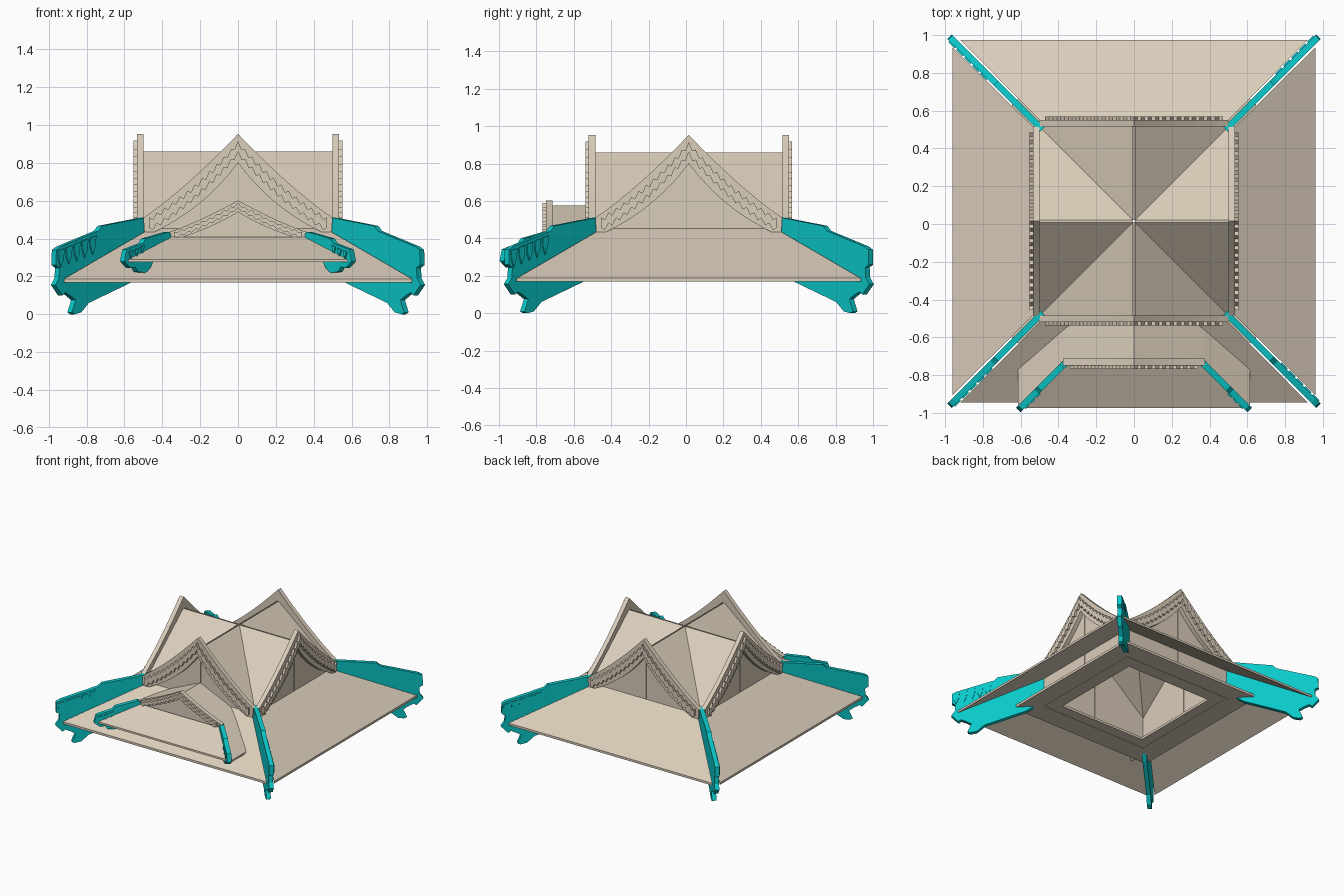
import bpy, bmesh, math
from mathutils import Matrix, Vector

if "Cube" in bpy.data.objects:
    bpy.data.objects.remove(bpy.data.objects["Cube"])

def material(name, rgb):
    m = bpy.data.materials.new(name)
    m.diffuse_color = (*rgb, 1)
    m.use_nodes = True
    m.node_tree.nodes["Principled BSDF"].inputs["Base Color"].default_value = m.diffuse_color
    return m

BEIGE = material("warm_beige", (0.70, 0.61, 0.49))
TEAL = material("teal", (0.003, 0.58, 0.59))
CENTRE = Vector((0, 0.015, 0))

def slab(name, polys, vec, mat, turns=1, start=0):
    """Extrude flat polygons by vec, repeat in quarter turns about z."""
    bm = bmesh.new()
    for k in range(turns):
        rot = Matrix.Rotation(start + k * math.pi / 2, 3, 'Z')
        for poly in polys:
            low = [bm.verts.new(rot @ Vector(p)) for p in poly]
            high = [bm.verts.new(rot @ (Vector(p) + Vector(vec))) for p in poly]
            bm.faces.new(low)
            bm.faces.new(high[::-1])
            n = len(low)
            for i in range(n):
                j = (i + 1) % n
                bm.faces.new((low[j], low[i], high[i], high[j]))
    bmesh.ops.recalc_face_normals(bm, faces=bm.faces)
    # n-gons are concave in places, so split them cleanly
    bmesh.ops.triangulate(bm, faces=[f for f in bm.faces if len(f.verts) > 4])
    me = bpy.data.meshes.new(name)
    bm.to_mesh(me)
    bm.free()
    me.materials.append(mat)
    ob = bpy.data.objects.new(name, me)
    ob.location = CENTRE
    bpy.context.collection.objects.link(ob)
    return ob

def mirrored(poly):
    return [poly, [(-x, y, z) for x, y, z in poly]]

def bezier(p0, c, p2, n):
    out = []
    for i in range(n + 1):
        t = i / n
        out.append(tuple((1 - t) ** 2 * a + 2 * t * (1 - t) * b + t * t * d
                         for a, b, d in zip(p0, c, p2)))
    return out

def both_sides(half):
    """Left-to-right line from a right half that starts at x = 0."""
    return [(-x, z) for x, z in half[:0:-1]] + half

def gable_trim(prefix, outer, inner, y, depth, relief, teeth, width, turns):
    """Curved bargeboard with a zigzag band on its face."""
    top = both_sides(bezier(*outer, 8))
    low = both_sides(bezier(*inner, 8))
    # the board is one outline: along the top and back underneath
    board = top + [(top[-1][0] - 0.005, low[-1][1])] + low[::-1] + \
        [(top[0][0] + 0.005, low[0][1])]
    slab(prefix + "_bargeboard", [[(x, y, z) for x, z in board]],
         (0, -depth, 0), BEIGE, turns)
    mid = both_sides([tuple((a + b) / 2 for a, b in zip(p, q)) for p, q in
                      zip(bezier(*outer, teeth), bezier(*inner, teeth))])
    zig = [width * (-0.45 if i % 2 else 0.45) for i in range(len(mid))]
    band = [(x, y - depth, z + width + d) for (x, z), d in zip(mid, zig)]
    band += [(x, y - depth, z - width + d) for (x, z), d in zip(mid, zig)][::-1]
    slab(prefix + "_zigzag_band", [band], (0, -relief, 0), BEIGE, turns)

# --- Main cross-gabled roof, its halves meeting in a narrow seam
G = .006
slab("upper_roof", mirrored([(G, -G, .86), (G, -.5, .86), (.5, -.5, .45)]),
     (0, 0, -.015), BEIGE, 4)
slab("ridge_seams", [[(-G, -G, .845), (G, -G, .845), (G, -.5, .845), (-G, -.5, .845)]],
     (0, 0, .006), BEIGE, 4)
slab("gable_walls", mirrored([(.004, -.495, .20), (.49, -.495, .20), (.49, -.495, .45),
                              (.004, -.495, .85)]), (0, .02, 0), BEIGE, 4)
slab("wall_seams", [[(-.004, -.489, .20), (.004, -.489, .20), (.004, -.489, .84),
                     (-.004, -.489, .84)]], (0, .008, 0), BEIGE, 4)
gable_trim("main", ((0, .953), (.27, .668), (.5, .51)),
           ((0, .80), (.175, .5625), (.44, .435)), -.5, .035, .018, 24, .028, 4)

# --- Lower skirt roof and the flat frame under it
slab("skirt_roof", [[(-.92, -.96, .187), (.92, -.96, .187),
                     (.465, -.5, .452), (-.465, -.5, .452)]], (0, 0, -.018), BEIGE, 4)
slab("ceiling_frame", [[(-.645, -.645, .222), (.645, -.645, .222),
                        (.388, -.388, .222), (-.388, -.388, .222)]],
     (0, 0, -.02), BEIGE, 4)

# --- Corner fins on the hips, with carved drops on one side
S = math.sqrt(2)
fin = [(.485, .515), (.73, .467), (.75, .44), (.95, .357), (.972, .34), (.974, .26),
       (.955, .245), (.958, .19), (.977, .155), (.94, .1), (.925, .115), (.90, .10),
       (.87, .075), (.89, .01), (.875, 0), (.84, .01), (.80, .06), (.58, .166), (.485, .25)]
slab("hip_fins", [[(r * S, -.017, z) for r, z in fin]], (0, .034, 0), TEAL, 4, math.pi / 4)
drops = []
for i in range(5):
    r, z = .765 + i * .042, .415 - i * .017
    drops.append([(r * S, .017, z), ((r + .032) * S, .017, z - .012),
                  ((r + .03) * S, .017, z - .06), ((r + .018) * S, .017, z - .10),
                  ((r + .004) * S, .017, z - .055)])
slab("fin_carved_drops", drops, (0, .007, 0), TEAL, 4, math.pi / 4)

# --- Small front dormer
slab("dormer_roof",
     mirrored([(0, -.755, .575), (.37, -.755, .41), (.37, -.5, .41), (0, -.5, .575)])
     + mirrored([(.37, -.765, .41), (.615, -.975, .287), (.615, -.715, .287), (.37, -.5, .41)]),
     (0, 0, -.015), BEIGE)
slab("dormer_front_skirt", [[(-.58, -.99, .29), (.58, -.99, .29),
                             (.36, -.765, .407), (-.36, -.765, .407)]],
     (0, 0, -.015), BEIGE)
slab("dormer_gable_wall", [[(-.36, -.75, .39), (.36, -.75, .39), (.36, -.75, .41),
                            (0, -.75, .57), (-.36, -.75, .41)]], (0, .02, 0), BEIGE)
gable_trim("dormer", ((0, .602), (.2, .49), (.375, .43)),
           ((0, .54), (.14, .455), (.30, .405)), -.728, .035, .02, 18, .013, 1)

small = [(.365, .425), (.38, .435), (.50, .40), (.515, .375), (.60, .342), (.612, .28),
         (.58, .245), (.555, .25), (.54, .225), (.50, .218), (.475, .245), (.46, .275),
         (.365, .37)]
for side, name in ((1, "right"), (-1, "left")):
    slab("dormer_fin_" + name, [[(side * (r - .012), -(r + .40), z) for r, z in small]],
         (side * .024, .024, 0), TEAL)
    slab("dormer_fin_drops_" + name,
         [[(side * (r - .012), -(r + .40), z), (side * (r + .008), -(r + .42), z - .01),
           (side * (r - .002), -(r + .41), z - .05)]
          for r, z in ((.51, .365), (.54, .35), (.57, .34))],
         (-side * .005, -.005, 0), TEAL)
